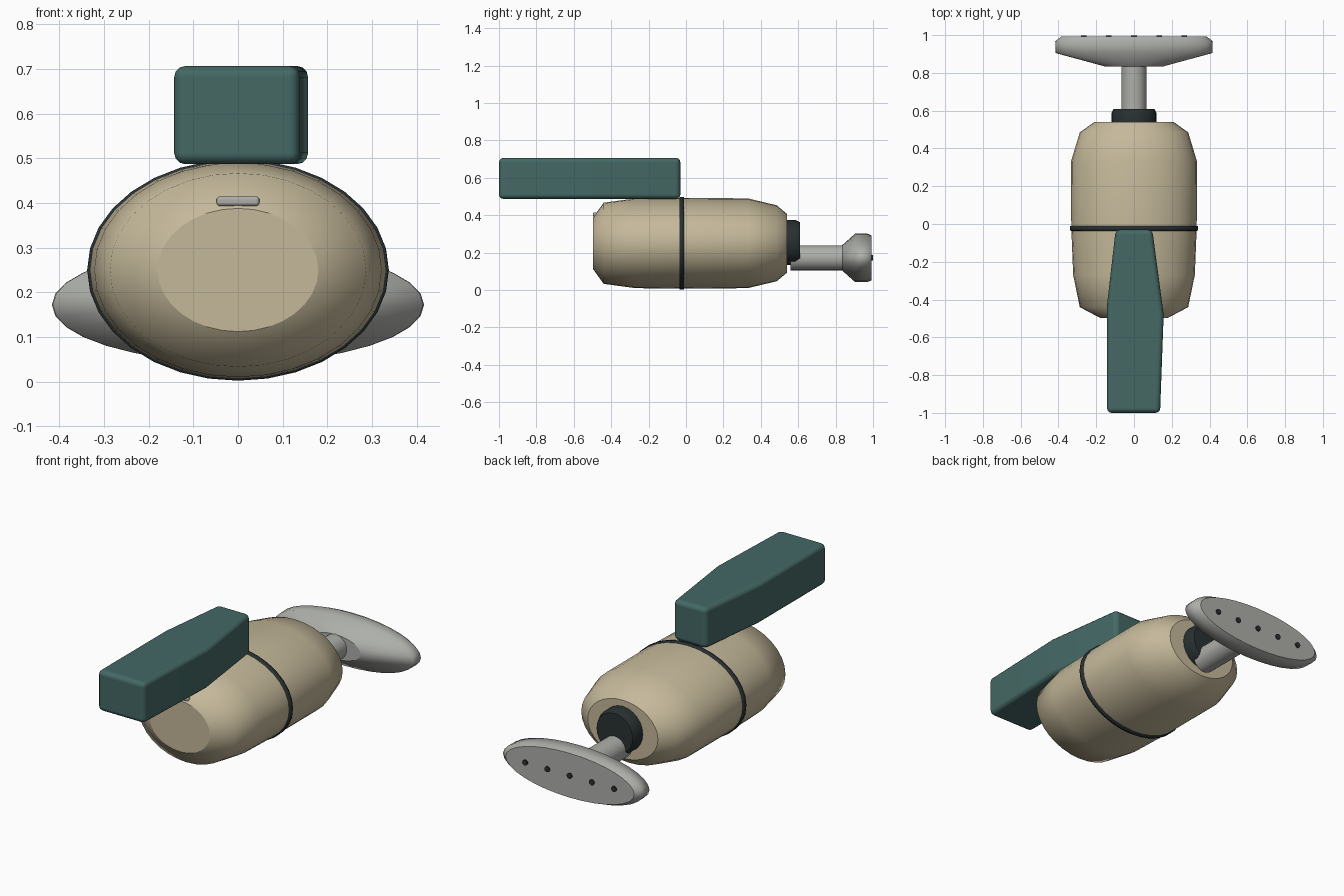
import bpy
import bmesh
import math

if "Cube" in bpy.data.objects:
    bpy.data.objects.remove(bpy.data.objects["Cube"])


def material(name, rgb):
    m = bpy.data.materials.new(name)
    m.diffuse_color = (*rgb, 1)
    m.use_nodes = True
    m.node_tree.nodes["Principled BSDF"].inputs["Base Color"].default_value = m.diffuse_color
    return m


TAN = material("warm tan", (0.56, 0.485, 0.325))
TEAL = material("dark teal", (0.058, 0.14, 0.13))
GREY = material("light grey", (0.42, 0.43, 0.40))
DARK = material("charcoal", (0.022, 0.030, 0.032))


def finish(name, bm, mat):
    bmesh.ops.recalc_face_normals(bm, faces=bm.faces[:])
    me = bpy.data.meshes.new(name)
    bm.to_mesh(me)
    bm.free()
    me.materials.append(mat)
    ob = bpy.data.objects.new(name, me)
    bpy.context.collection.objects.link(ob)
    return ob


def loft(name, rings, mat, cx=0.0, cz=0.25, sides=32):
    """Elliptical rings (y, half width, half height) joined along y, with flat caps."""
    bm = bmesh.new()
    loops = []
    for y, rx, rz in rings:
        loops.append([bm.verts.new((cx + rx * math.cos(a), y, cz + rz * math.sin(a)))
                      for a in (2 * math.pi * i / sides for i in range(sides))])
    for a, b in zip(loops, loops[1:]):
        for i in range(sides):
            j = (i + 1) % sides
            bm.faces.new((a[i], a[j], b[j], b[i])).smooth = True
    for cap in (loops[0], loops[-1]):
        face = bm.faces.new(cap)
        for e in face.edges:
            e.smooth = False
    return finish(name, bm, mat)


def rounded_prism(name, outline, z0, z1, width, mat):
    """Extrude a plan outline upwards and round all its edges."""
    bm = bmesh.new()
    low = [bm.verts.new((x, y, z0)) for x, y in outline]
    high = [bm.verts.new((x, y, z1)) for x, y in outline]
    n = len(outline)
    bm.faces.new(low)
    bm.faces.new(high)
    for i in range(n):
        j = (i + 1) % n
        bm.faces.new((low[i], low[j], high[j], high[i]))
    for f in bm.faces:
        f.smooth = True
    ob = finish(name, bm, mat)
    bev = ob.modifiers.new("rounded edges", 'BEVEL')
    bev.width = width
    bev.segments = 3
    bev.limit_method = 'ANGLE'
    bev.angle_limit = math.radians(30)
    bev.harden_normals = True
    return ob


# Main barrel body
loft("body", [(-0.497, 0.18, 0.138), (-0.44, 0.287, 0.217), (-0.27, 0.322, 0.24),
              (-0.02, 0.332, 0.243), (0.33, 0.334, 0.24), (0.485, 0.287, 0.203),
              (0.54, 0.21, 0.157)], TAN)

# Dark seam band around the barrel
loft("seam_band", [(-0.036, 0.332, 0.242), (-0.034, 0.338, 0.248),
                   (-0.012, 0.338, 0.248), (-0.010, 0.332, 0.242)], DARK)

# Handle on top, reaching forward
rounded_prism("handle", [(-0.143, -1.0), (0.138, -1.0), (0.157, -0.48),
                         (0.097, -0.03), (-0.097, -0.03), (-0.143, -0.43)],
              0.487, 0.707, 0.025, TEAL)

# Small catch on the front slope
rounded_prism("front_catch", [(-0.048, -0.497), (0.048, -0.497),
                              (0.048, -0.46), (-0.048, -0.46)],
              0.393, 0.415, 0.008, GREY)

# Rear collar and pipe
loft("collar", [(0.53, 0.12, 0.12), (0.585, 0.12, 0.12), (0.61, 0.108, 0.108)],
     DARK, cz=0.254, sides=24)
loft("pipe", [(0.56, 0.067, 0.067), (0.85, 0.067, 0.067)], GREY, cz=0.172, sides=24)

# Wide flattened head
loft("head", [(0.833, 0.15, 0.066), (0.905, 0.415, 0.13), (0.968, 0.417, 0.13),
              (0.992, 0.385, 0.12)], GREY, cz=0.172)

# Row of dark outlets on the head face
for i in range(5):
    loft(f"outlet_{i + 1}", [(0.985, 0.015, 0.015), (0.999, 0.015, 0.015)],
         DARK, cx=(i - 2) * 0.133, cz=0.172, sides=12)
